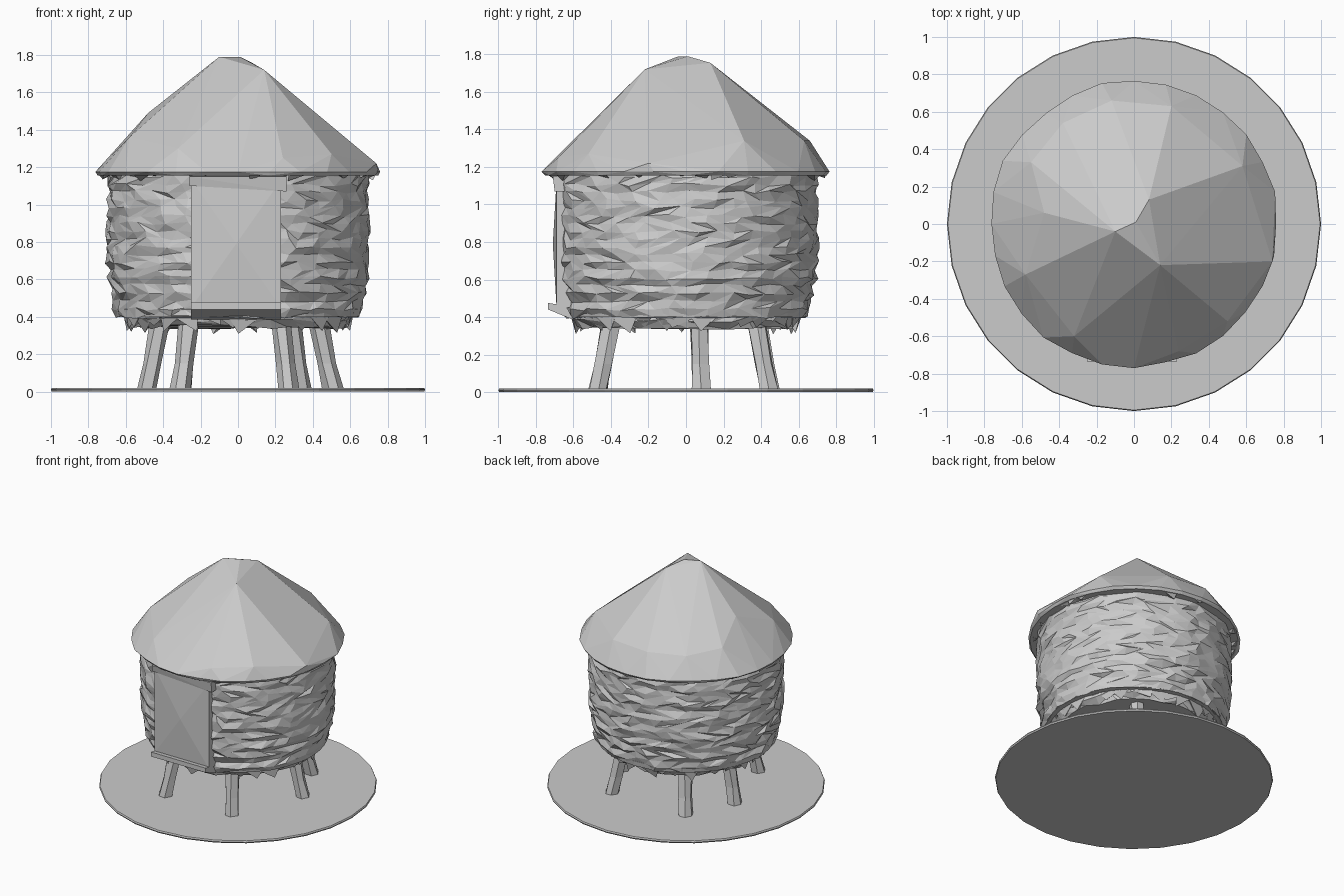
import bpy, bmesh, math, random
from mathutils import Vector

if "Cube" in bpy.data.objects:
    bpy.data.objects.remove(bpy.data.objects["Cube"])

random.seed(4)
TAU = 2 * math.pi


def finish(bm, name):
    bmesh.ops.recalc_face_normals(bm, faces=bm.faces)
    me = bpy.data.meshes.new(name)
    bm.to_mesh(me)
    bm.free()
    ob = bpy.data.objects.new(name, me)
    bpy.context.collection.objects.link(ob)
    return ob


def lathe(name, profile, n, jit_r=0.0, jit_z=0.0, jit_a=0.0, front=None, caps=True):
    """Revolve (radius, z) points, roughen every vertex and split into random triangles."""
    bm = bmesh.new()
    rings = []
    for i, (r, z) in enumerate(profile):
        ring = []
        for k in range(n):
            a = TAU * (k + 0.5 * (i // 2 % 2) * bool(jit_a) + random.uniform(-jit_a, jit_a)) / n
            rr = r + random.uniform(-jit_r, jit_r)
            x, y = rr * math.cos(a), rr * math.sin(a)
            if front and abs(x) < 0.25:
                y = max(y, front)
            ring.append(bm.verts.new((x, y, z + random.uniform(-jit_z, jit_z))))
        rings.append(ring)
    for lo, hi in zip(rings, rings[1:]):
        for k in range(n):
            a, b, c, d = lo[k], lo[(k + 1) % n], hi[(k + 1) % n], hi[k]
            if not jit_r:
                bm.faces.new((a, b, c, d))
            elif random.random() < 0.5:
                bm.faces.new((a, b, c))
                bm.faces.new((a, c, d))
            else:
                bm.faces.new((a, b, d))
                bm.faces.new((b, c, d))
    if caps:
        bm.faces.new(rings[0])
        bm.faces.new(rings[-1])
    return finish(bm, name)


def hull(name, points):
    bm = bmesh.new()
    for p in points:
        bm.verts.new(p)
    res = bmesh.ops.convex_hull(bm, input=bm.verts)
    loose = [v for v in bm.verts if not v.link_faces]
    bmesh.ops.delete(bm, geom=loose, context='VERTS')
    return finish(bm, name)


def fringe(name, r_top, z_top, r_bot, z_bot, n):
    """Ring of ragged straw wedges."""
    bm = bmesh.new()
    for k in range(n):
        a = TAU * (k + random.uniform(-.3, .3)) / n
        w = TAU / n * random.uniform(.45, .8)
        tip_r = r_bot + random.uniform(-.025, .025)
        tip_z = z_bot + random.uniform(-.03, .025)

        def p(ang, r, z):
            return bm.verts.new((r * math.cos(ang), r * math.sin(ang), z))
        o1, o2 = p(a - w, r_top, z_top), p(a + w, r_top, z_top)
        i1 = p(a, r_top - .08, z_top)
        t = p(a + random.uniform(-w, w), tip_r, tip_z)
        for f in ((o1, o2, t), (o2, i1, t), (i1, o1, t), (o1, i1, o2)):
            bm.faces.new(f)
    return finish(bm, name)


# ground disc
lathe("base_disc", [(0.995, 0.0), (1.0, 0.01), (0.995, 0.02)], 28)

# splayed wooden legs
feet = [(-.31, -.47), (.27, -.47), (.51, .08), (-.49, .08), (.34, .44), (-.31, .45)]
for i, (x, y) in enumerate(feet):
    bm = bmesh.new()
    rings = []
    for s, z, r in ((1.0, .01, .055), (.94, .15, .05), (.83, .42, .055)):
        rings.append([bm.verts.new((x * s + r * math.cos(TAU * k / 6) + random.uniform(-.006, .006),
                                    y * s + r * math.sin(TAU * k / 6) + random.uniform(-.006, .006), z))
                      for k in range(6)])
    for lo, hi in zip(rings, rings[1:]):
        for k in range(6):
            bm.faces.new((lo[k], lo[(k + 1) % 6], hi[(k + 1) % 6], hi[k]))
    bm.faces.new(rings[0])
    bm.faces.new(rings[-1])
    finish(bm, f"leg_{i + 1}")

# floor with ragged edge under the wall
lathe("floor", [(0.57, 0.345), (0.60, 0.38), (0.61, 0.43)], 30, .015, .012, .2)
fringe("floor_fringe", .615, .40, .585, .335, 34)

# round wall of rough stone courses: each course bulges, each joint is recessed
profile = [(0.645, 0.40)]
rows = 9
for i in range(rows):
    z = 0.42 + i * 0.083
    r = min(0.70, 0.662 + 0.016 * i)
    profile += [(r, z + .022), (r - .004, z + .066)]
profile.append((0.69, 1.18))
lathe("stone_wall", profile, 44, .014, .01, .3, front=-0.665)

# bottom lip of the wall
lathe("wall_lip", [(0.60, 0.41), (0.648, 0.40), (0.655, 0.44), (0.62, 0.45)], 32)

# flat door panel with a shallow faceted front
bm = bmesh.new()
bmesh.ops.create_cube(bm, size=1)
for v in bm.verts:
    v.co = Vector((-.01 + v.co.x * .48, -.645 + v.co.y * .09, .79 + v.co.z * .68))
front = [f for f in bm.faces if f.calc_center_median().y < -.68]
bmesh.ops.poke(bm, faces=front, offset=.02)
finish(bm, "door")

# sloping door sill and lintel
hull("door_sill", [(x, y, z) for x in (-.25, .23)
                   for y, z in ((-.735, .475), (-.735, .44), (-.64, .46), (-.60, .385))])
hull("door_lintel", [(-.26, -.70, 1.10), (.26, -.70, 1.07), (-.26, -.71, 1.15), (.26, -.71, 1.15),
                     (-.26, -.62, 1.10), (.26, -.62, 1.07), (-.26, -.62, 1.16), (.26, -.62, 1.16)])

# ragged straw below the eaves
fringe("eave_fringe", .75, 1.165, .715, 1.15, 56)

# faceted thatched roof: hull of the crown, the shoulder points and the eave ring
crown = [(-.10, -.04, 1.79), (.01, .01, 1.79), (.08, .13, 1.755), (.14, -.22, 1.72)]
shoulder = [(.58, .31, 1.34), (-.58, -.27, 1.36), (-.32, -.60, 1.30), (.24, -.68, 1.25),
            (-.48, .06, 1.49), (-.55, .33, 1.36), (.74, -.20, 1.22), (.20, .63, 1.34),
            (-.12, .66, 1.34), (.50, -.52, 1.27), (-.38, .54, 1.33)]
eave = []
for k in range(28):
    a = TAU * k / 28
    r = random.uniform(.755, .78)
    eave += [(r * math.cos(a), r * math.sin(a), 1.175),
             (.75 * math.cos(a), .75 * math.sin(a), 1.155)]
hull("thatched_roof", crown + shoulder + eave)
